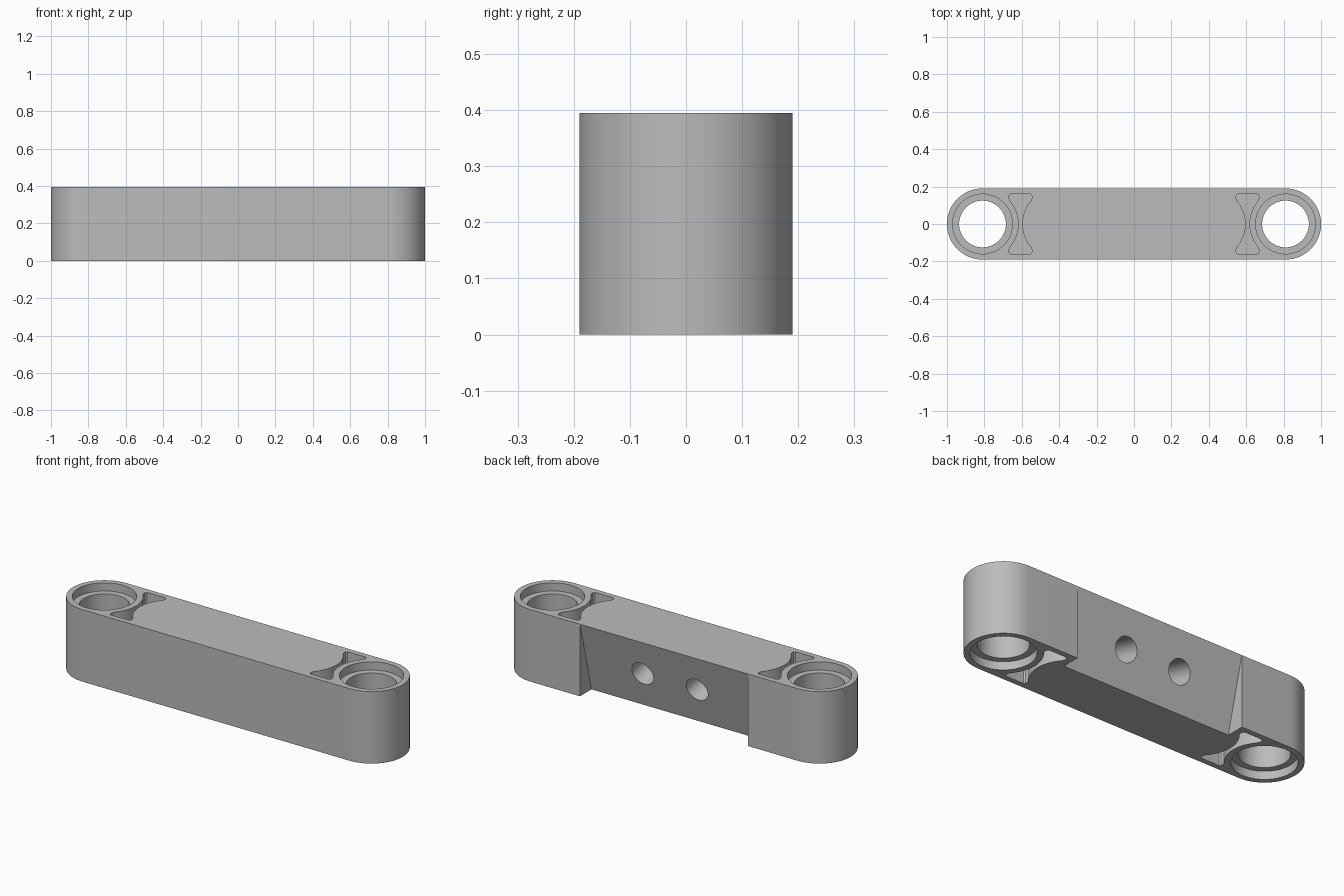
import bpy, bmesh
from math import sin, cos, pi, sqrt, radians, atan2
from mathutils import Matrix

if "Cube" in bpy.data.objects:
    bpy.data.objects.remove(bpy.data.objects["Cube"])

H = 0.395          # height
R = 0.19           # end radius
CX = 1 - R         # bore centre
EPS = 0.02         # cutter overshoot

grey = bpy.data.materials.new("mid grey")
grey.use_nodes = True
colour = (0.5, 0.5, 0.5, 1)
grey.diffuse_color = colour
grey.node_tree.nodes["Principled BSDF"].inputs["Base Color"].default_value = colour


def arc(cx, cy, r, a0, a1, n):
    return [(cx + r * cos(a0 + (a1 - a0) * i / n),
             cy + r * sin(a0 + (a1 - a0) * i / n)) for i in range(n + 1)]


def circle(cx, cy, r, n=64):
    return arc(cx, cy, r, 0, 2 * pi, n)[:-1]


def prism(name, outline, z0, z1, matrix=Matrix()):
    """Extrude a flat outline from z0 to z1, then place it."""
    bm = bmesh.new()
    face = bm.faces.new([bm.verts.new((x, y, z0)) for x, y in outline])
    top = bmesh.ops.extrude_face_region(bm, geom=[face])["geom"]
    bmesh.ops.translate(bm, vec=(0, 0, z1 - z0),
                        verts=[v for v in top if isinstance(v, bmesh.types.BMVert)])
    bmesh.ops.transform(bm, matrix=matrix, verts=bm.verts)
    bmesh.ops.recalc_face_normals(bm, faces=bm.faces)
    mesh = bpy.data.meshes.new(name)
    bm.to_mesh(mesh)
    bm.free()
    mesh.materials.append(grey)
    ob = bpy.data.objects.new(name, mesh)
    bpy.context.collection.objects.link(ob)
    return ob


# Round-ended bar
bar = prism("link_bar", arc(CX, 0, R, -pi / 2, pi / 2, 48)
            + arc(-CX, 0, R, pi / 2, 3 * pi / 2, 48), 0, H)
cutters = []

# Waisted pocket outline, hugging the bearing seat
ys = [-0.125 + 0.25 * i / 24 for i in range(25)]
corner = [(0.063, 0.14), (0.062, 0.152), (0.055, 0.159), (0.045, 0.16)]
side = ([(w, -y) for w, y in reversed(corner)]
        + [(0.2 - sqrt(R * R - y * y), y) for y in ys] + corner)

for s in (1, -1):
    # Through bore
    cutters.append(prism("bore_cutter", circle(s * CX, 0, 0.125), -EPS, H + EPS))
    pocket = [(s * 0.607 + w, y) for w, y in side]
    pocket += [(s * 0.607 - w, y) for w, y in reversed(side)]
    # Bearing seats and pockets on both faces
    for top in (True, False):
        for name, outline, depth in (("seat_cutter", circle(s * CX, 0, 0.16), 0.045),
                                     ("pocket_cutter", pocket, 0.13)):
            z0, z1 = (H - depth, H + EPS) if top else (-EPS, depth)
            cutters.append(prism(name, outline, z0, z1))

# Sloping back recess, a wedge deepest at the bottom
DEPTH = 0.1
k = DEPTH / H
wedge = [(R, H), (R - DEPTH - k * EPS, -EPS), (R + 0.1, -EPS), (R + 0.1, H)]
along_x = Matrix(((0, 0, 1, 0), (1, 0, 0, 0), (0, 1, 0, 0), (0, 0, 0, 1)))
cutters.append(prism("wedge_cutter", wedge, -0.51, 0.51, along_x))

# Two blind screw holes square to the sloping face
for s in (1, -1):
    place = (Matrix.Translation((s * 0.165, R - DEPTH / 2, H / 2))
             @ Matrix.Rotation(-pi / 2 - atan2(DEPTH, H), 4, "X"))
    cutters.append(prism("screw_hole_cutter", circle(0, 0, 0.065, 48), -0.22, 0.1, place))

# Cut everything out of the bar
bpy.context.view_layer.objects.active = bar
bar.select_set(True)
for cutter in cutters:
    mod = bar.modifiers.new("cut", "BOOLEAN")
    mod.operation = "DIFFERENCE"
    mod.solver = "EXACT"
    mod.object = cutter
    bpy.ops.object.modifier_apply(modifier=mod.name)
    bpy.data.objects.remove(cutter)

bpy.ops.object.shade_smooth_by_angle(angle=radians(25))
